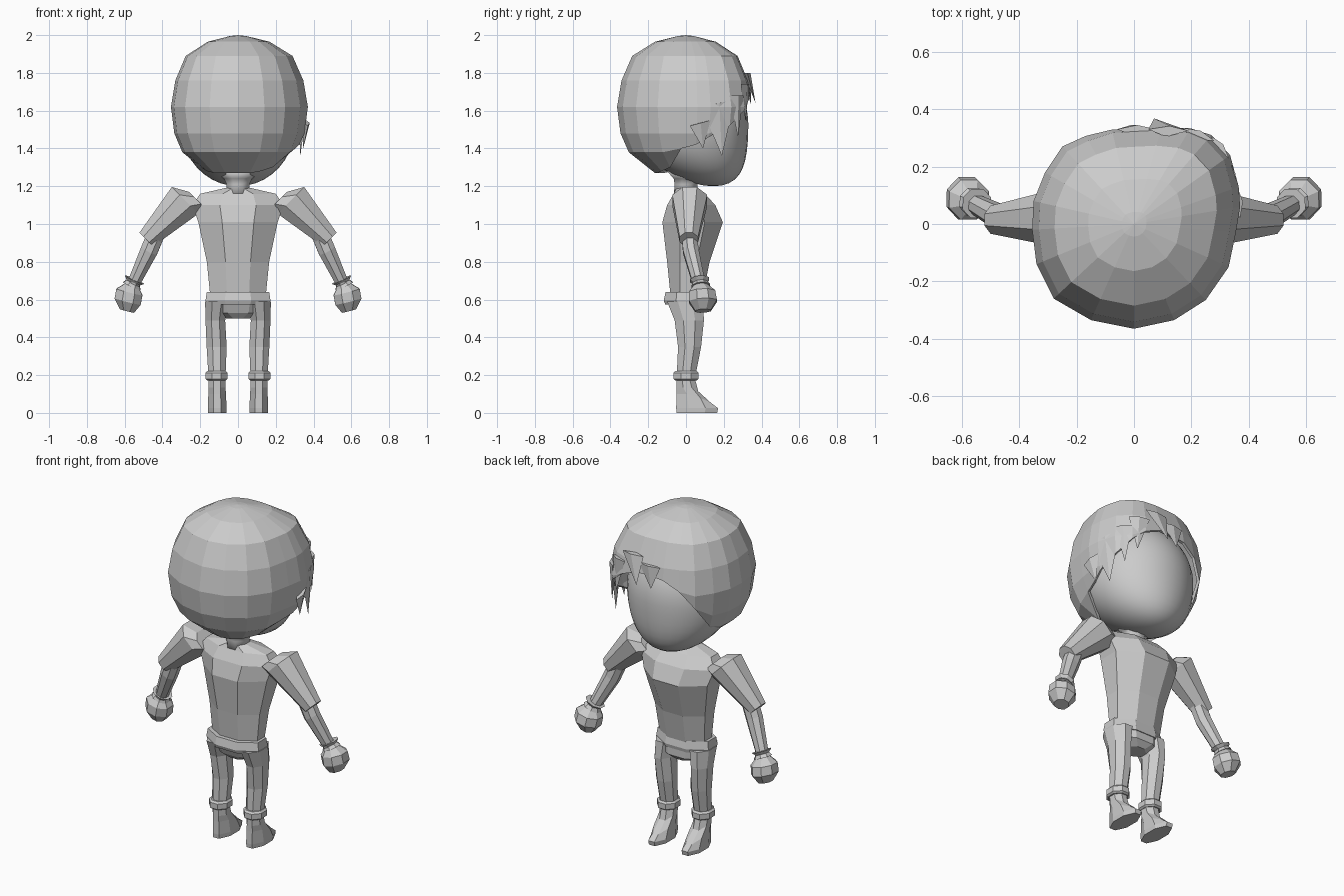
import bpy, bmesh, math
from mathutils import Vector

if "Cube" in bpy.data.objects:
    bpy.data.objects.remove(bpy.data.objects["Cube"])

grey = bpy.data.materials.new("light grey")
grey.diffuse_color = (0.6, 0.6, 0.6, 1)
grey.use_nodes = True
grey.node_tree.nodes["Principled BSDF"].inputs["Base Color"].default_value = grey.diffuse_color


def finish(name, bm, mirror=False, smooth=False):
    bmesh.ops.remove_doubles(bm, verts=bm.verts, dist=0.0005)
    bmesh.ops.recalc_face_normals(bm, faces=bm.faces)
    me = bpy.data.meshes.new(name)
    bm.to_mesh(me)
    bm.free()
    me.materials.append(grey)
    for p in me.polygons:
        p.use_smooth = smooth
    ob = bpy.data.objects.new(name, me)
    bpy.context.collection.objects.link(ob)
    if mirror:
        ob.modifiers.new("mirror", 'MIRROR').use_clip = False
    return ob


def loft(name, rings, mirror=False, smooth=False):
    """Skin a closed tube through equally sized rings of points."""
    bm = bmesh.new()
    rows = [[bm.verts.new(p) for p in r] for r in rings]
    n = len(rows[0])
    for a, b in zip(rows, rows[1:]):
        for i in range(n):
            j = (i + 1) % n
            bm.faces.new((a[i], a[j], b[j], b[i]))
    bm.faces.new(rows[0])
    bm.faces.new(rows[-1])
    return finish(name, bm, mirror, smooth)


def box_ring(z, x0, x1, y0, y1, c=0.3):
    """Level rectangle with cut corners."""
    cx, cy = (x1 - x0) * c, (y1 - y0) * c
    return [(x0 + cx, y0, z), (x1 - cx, y0, z), (x1, y0 + cy, z), (x1, y1 - cy, z),
            (x1 - cx, y1, z), (x0 + cx, y1, z), (x0, y1 - cy, z), (x0, y0 + cy, z)]


def limb(name, sections, axis, sides=8):
    """Mirrored limb: sections are (centre, width, depth) square to the axis."""
    d = Vector(axis).normalized()
    u = Vector((0, 1, 0)).cross(d).normalized()
    v = d.cross(u)
    rings = []
    for c, w, h in sections:
        angles = [math.tau * (k + 0.5) / sides for k in range(sides)]
        rings.append([Vector(c) + u * w * math.cos(a) + v * h * math.sin(a) for a in angles])
    return loft(name, rings, mirror=True)


# Torso, neck and belt
loft("torso", [box_ring(z, -w, w, a, b) for z, w, a, b in [
    (0.60, 0.145, -0.08, 0.085), (0.80, 0.165, -0.10, 0.125), (1.01, 0.21, -0.125, 0.195),
    (1.10, 0.24, -0.10, 0.155), (1.16, 0.20, -0.065, 0.10), (1.19, 0.07, -0.05, 0.05)]])
loft("neck", [box_ring(z, -w, w, -w + y, w + y) for z, w, y in [
    (1.15, 0.065, 0), (1.21, 0.06, 0), (1.24, 0.075, 0.01), (1.28, 0.13, 0.03)]], smooth=True)
loft("belt", [box_ring(z, -w, w, a, b) for z, w, a, b in [
    (0.575, 0.165, -0.11, 0.095), (0.595, 0.172, -0.118, 0.10), (0.64, 0.165, -0.108, 0.09)]])

# Hips, legs, ankle cuffs and feet
loft("hips", [box_ring(z, -w, w, a, b) for z, w, a, b in [
    (0.50, 0.06, -0.04, 0.06), (0.53, 0.14, -0.07, 0.09), (0.60, 0.16, -0.10, 0.09)]])
loft("leg", [box_ring(z, *r) for z, r in [
    (0.17, (0.067, 0.155, -0.05, 0.045)), (0.35, (0.06, 0.166, -0.042, 0.08)),
    (0.49, (0.068, 0.172, -0.06, 0.095)), (0.59, (0.05, 0.174, -0.10, 0.09))]], mirror=True)
loft("ankle_cuff", [box_ring(z, 0.055 + e, 0.172 - e, -0.066 + e, 0.066 - e) for z, e in [
    (0.172, 0.01), (0.18, 0), (0.212, 0), (0.222, 0.01)]], mirror=True)
loft("foot", [[(x, y, z + max(0, y - 0.03) * s) for x, y, z in box_ring(z0, *r)] for z0, s, r in [
    (0.0, 0, (0.062, 0.158, -0.05, 0.165)), (0.025, 0, (0.06, 0.16, -0.052, 0.17)),
    (0.10, -0.45, (0.064, 0.157, -0.05, 0.13)), (0.135, -0.6, (0.066, 0.156, -0.05, 0.065)),
    (0.19, 0, (0.068, 0.155, -0.05, 0.045))]], mirror=True)

# Arms: sleeve, forearm, flared wrist cuff, hand
limb("sleeve", [((0.215, 0.015, 1.125), 0.07, 0.075), ((0.28, 0.02, 1.125), 0.108, 0.10),
                ((0.485, 0.015, 0.918), 0.056, 0.053)], (0.75, 0, -0.75))
limb("forearm", [((0.42, 0.015, 0.98), 0.05, 0.045), ((0.47, 0.025, 0.86), 0.05, 0.045),
                 ((0.565, 0.075, 0.66), 0.034, 0.034)], (0.45, 0.2, -0.85))
limb("wrist_cuff", [((0.548, 0.072, 0.705), 0.058, 0.055), ((0.555, 0.075, 0.69), 0.04, 0.04),
                    ((0.562, 0.078, 0.672), 0.054, 0.052)], (0.4, 0.1, -0.9))
limb("hand", [((0.562, 0.078, 0.68), 0.035, 0.035), ((0.575, 0.085, 0.64), 0.077, 0.075),
              ((0.584, 0.09, 0.59), 0.077, 0.08), ((0.588, 0.09, 0.54), 0.042, 0.045)],
     (0.25, 0.05, -1))

# Head: smooth ball with the chin pushed forward
bm = bmesh.new()
bmesh.ops.create_uvsphere(bm, u_segments=32, v_segments=20, radius=1)
for v in bm.verts:
    x, y, z = v.co
    low = max(0.0, -z)
    v.co = (x * 0.305, 0.025 + y * 0.305 + 0.12 * low * low, 1.53 + z * 0.33)
finish("head", bm, smooth=True)

# Hair shell: columns of (x, y, hem height) around the head, cut off at the hem
columns = [(0, -.365, 1.27), (.14, -.335, 1.27), (.25, -.265, 1.28), (.33, -.15, 1.30),
           (.355, -.03, 1.40), (.37, .06, 1.42), (.365, .13, 1.46), (.335, .24, 1.52),
           (.27, .31, 1.60), (.2, .34, 1.66), (.1, .35, 1.70), (0, .345, 1.70),
           (-.08, .34, 1.69), (-.17, .31, 1.64), (-.25, .27, 1.54), (-.31, .18, 1.40),
           (-.35, .08, 1.33), (-.355, -.02, 1.31), (-.34, -.14, 1.28), (-.28, -.26, 1.27),
           (-.15, -.335, 1.27)]
levels = [(1.995, 0.12), (1.965, 0.45), (1.89, 0.78), (1.76, 0.935), (1.62, 1.0),
          (1.48, 0.95), (1.38, 0.83), (1.27, 0.45)]


def spread(z):
    """Hair radius factor at a height."""
    for (za, fa), (zb, fb) in zip(levels, levels[1:]):
        if z >= zb - 1e-6:
            return fa + (fb - fa) * (za - z) / (za - zb)
    return levels[-1][1]


bm = bmesh.new()
crown = bm.verts.new((0, 0, 2.0))
rows = []
for zl, _ in levels:
    row = []
    for x, y, hem in columns:
        z = max(zl, hem)
        f = spread(z)
        row.append(bm.verts.new((x * f, y * f, z)))
    rows.append(row)
n = len(columns)
for i in range(n):
    j = (i + 1) % n
    bm.faces.new((crown, rows[0][i], rows[0][j]))
    for k, (a, b) in enumerate(zip(rows, rows[1:])):
        if (i + k) % 2:
            bm.faces.new((a[i], b[i], b[j]))
            bm.faces.new((a[i], b[j], a[j]))
        else:
            bm.faces.new((a[i], b[i], a[j]))
            bm.faces.new((a[j], b[i], b[j]))
bmesh.ops.dissolve_degenerate(bm, dist=0.0005, edges=bm.edges)
hair = finish("hair", bm)
shell = hair.modifiers.new("thickness", 'SOLIDIFY')
shell.thickness = 0.015
shell.offset = -1

# Pointed locks of the fringe: two root points and a tip
locks = [((.365, .08, 1.62), (.315, .26, 1.66), (.33, .19, 1.36)),
         ((.37, .02, 1.52), (.36, .13, 1.55), (.345, .09, 1.40)),
         ((.33, .23, 1.68), (.27, .305, 1.68), (.295, .275, 1.46)),
         ((.28, .29, 1.74), (.17, .335, 1.74), (.24, .315, 1.54)),
         ((.19, .325, 1.80), (.05, .33, 1.80), (.07, .368, 1.64)),
         ((.08, .33, 1.76), (-.06, .33, 1.76), (-.01, .345, 1.63))]
bm = bmesh.new()
for a, b, tip in locks:
    a, b, tip = Vector(a), Vector(b), Vector(tip)
    mid = (a + b) / 2
    out = Vector((mid.x, mid.y, 0)).normalized()
    p = [bm.verts.new(c) for c in (a, mid + out * 0.015, b, mid - out * 0.025, tip)]
    for i in range(4):
        bm.faces.new((p[i], p[(i + 1) % 4], p[4]))
    bm.faces.new(p[:4])
finish("fringe_locks", bm)
